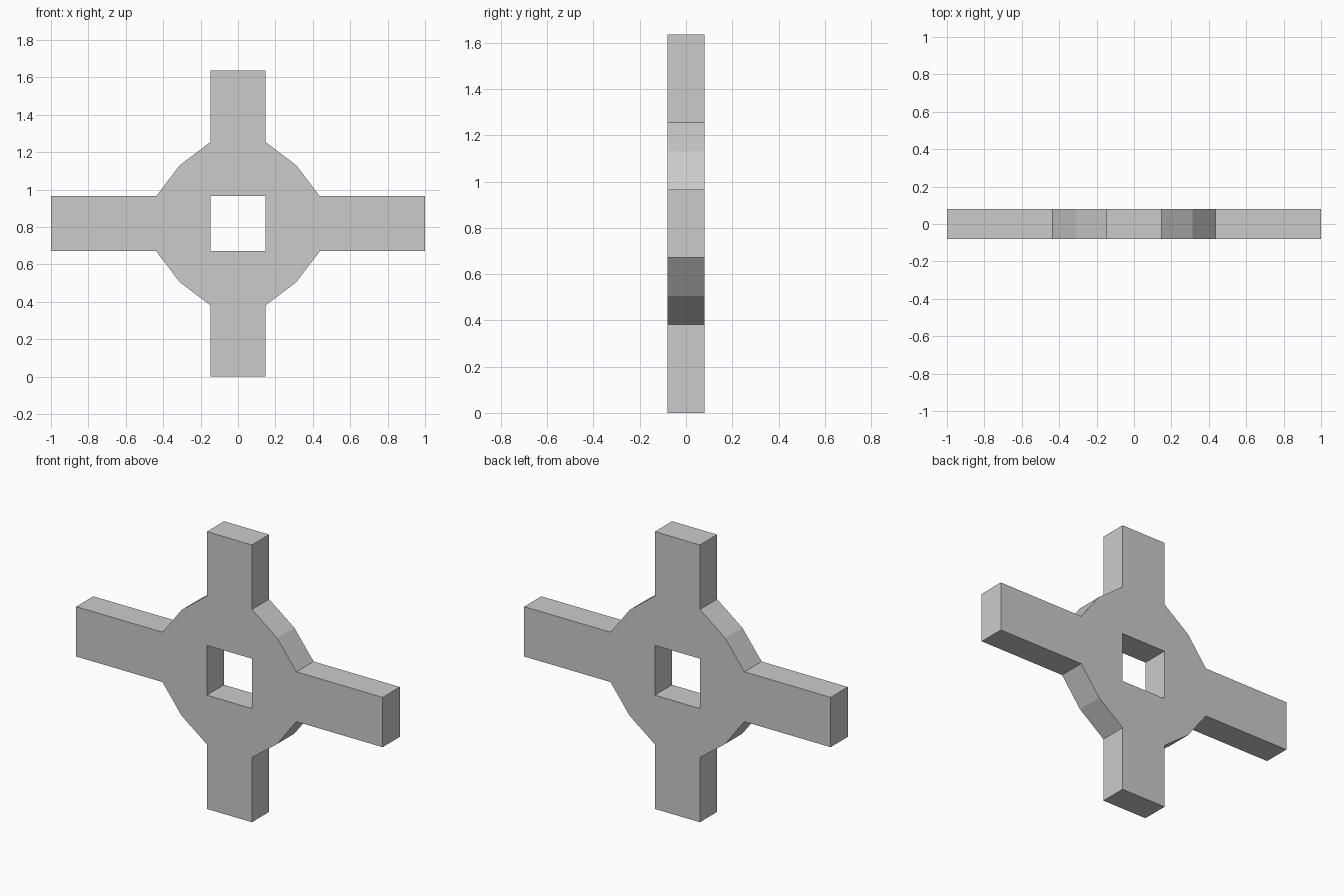
import bpy
import bmesh
from mathutils import Matrix, Vector

cube = bpy.data.objects.get("Cube")
if cube:
    bpy.data.objects.remove(cube, do_unlink=True)

ARM = 0.147      # half width of the arms and of the square hole
HUB = 0.437      # where the arms meet the hub
DIAG = 0.312     # hub corner between two arms
REACH_X, REACH_Z = 1.0, 0.818
DEPTH = 0.16

grey = bpy.data.materials.new("plain grey")
grey.use_nodes = True
colour = (0.6, 0.6, 0.6, 1)
grey.diffuse_color = colour
grey.node_tree.nodes["Principled BSDF"].inputs["Base Color"].default_value = colour

bm = bmesh.new()


def add_face(points, quarter):
    """Add a flat outline turned by quarter turns about the hub axis."""
    turn = Matrix.Rotation(quarter * 1.5707963, 3, 'Y')
    bm.faces.new([bm.verts.new(turn @ Vector((x, -DEPTH / 2, z))) for x, z in points])


for q in range(4):
    reach = REACH_Z if q % 2 else REACH_X
    # hub corner
    add_face([(ARM, ARM), (HUB, ARM), (DIAG, DIAG), (ARM, HUB)], q)
    # hub side and outer arm
    for a, b in ((ARM, HUB), (HUB, reach)):
        add_face([(a, -ARM), (b, -ARM), (b, ARM), (a, ARM)], q)

bmesh.ops.remove_doubles(bm, verts=bm.verts[:], dist=0.0005)

# give the flat cross its thickness
front = bm.faces[:]
back = bmesh.ops.extrude_face_region(bm, geom=front, use_keep_orig=True)
bmesh.ops.translate(bm, vec=(0, DEPTH, 0),
                    verts=[v for v in back["geom"] if isinstance(v, bmesh.types.BMVert)])
bmesh.ops.recalc_face_normals(bm, faces=bm.faces[:])

mesh = bpy.data.meshes.new("cross_plate")
bm.to_mesh(mesh)
bm.free()
mesh.materials.append(grey)
plate = bpy.data.objects.new("cross_plate", mesh)
plate.location.z = REACH_Z
bpy.context.collection.objects.link(plate)
